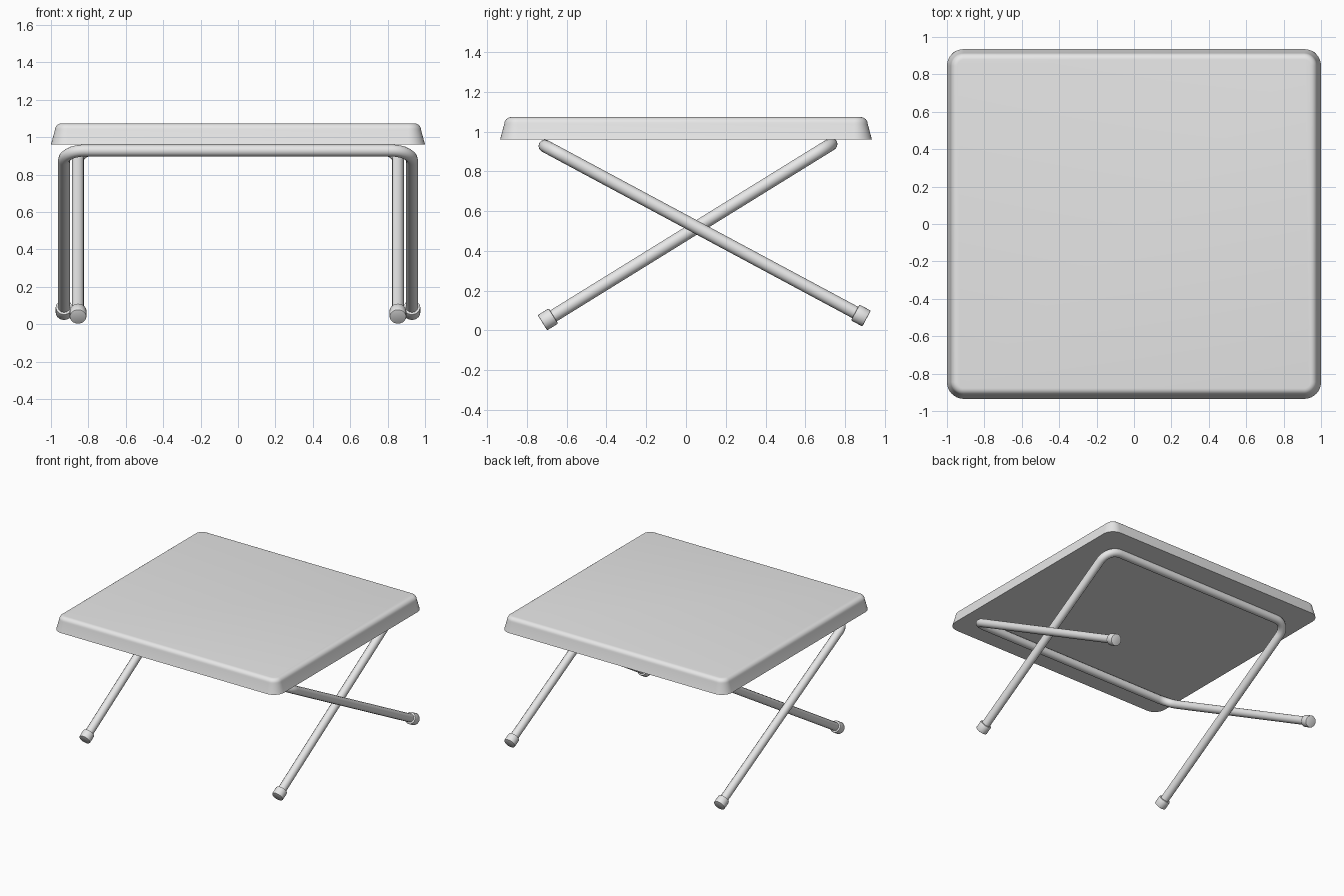
import bpy, bmesh
from math import sin, cos, pi, radians
from mathutils import Vector

if "Cube" in bpy.data.objects:
    bpy.data.objects.remove(bpy.data.objects["Cube"], do_unlink=True)

GREY = (0.8, 0.8, 0.8, 1.0)
mat = bpy.data.materials.new("light grey")
mat.use_nodes = True
mat.diffuse_color = GREY
mat.node_tree.nodes["Principled BSDF"].inputs["Base Color"].default_value = GREY

TUBE_R, CAP_R, CAP_LEN, BEND = 0.032, 0.045, 0.065, 0.11


def smooth(obj, angle=40):
    bpy.ops.object.select_all(action='DESELECT')
    obj.select_set(True)
    bpy.context.view_layer.objects.active = obj
    bpy.ops.object.shade_smooth_by_angle(angle=radians(angle))


def add_mesh(name, bm):
    bmesh.ops.recalc_face_normals(bm, faces=bm.faces)
    me = bpy.data.meshes.new(name)
    bm.to_mesh(me)
    bm.free()
    me.materials.append(mat)
    obj = bpy.data.objects.new(name, me)
    bpy.context.collection.objects.link(obj)
    smooth(obj)
    return obj


def rounded_rect(hx, hy, corner, inset, z, steps=8):
    """Loop of points around a rectangle with round corners."""
    r = corner - inset
    pts = []
    for q, (sx, sy) in enumerate([(1, 1), (-1, 1), (-1, -1), (1, -1)]):
        for i in range(steps + 1):
            a = (q + i / steps) * pi / 2
            pts.append((sx * (hx - corner) + r * cos(a),
                        sy * (hy - corner) + r * sin(a), z))
    return pts


def build_tabletop():
    # flared side, then a quarter-round edge up to the flat top
    rings = [(0.0, 0.96), (0.021, 1.038)]
    for i in range(1, 7):
        a = i / 6 * pi / 2
        rings.append((0.021 + 0.035 * (1 - cos(a)), 1.038 + 0.035 * sin(a)))
    bm = bmesh.new()
    loops = [[bm.verts.new(p) for p in rounded_rect(1.0, 0.935, 0.09, d, z)]
             for d, z in rings]
    n = len(loops[0])
    for lo, hi in zip(loops, loops[1:]):
        for i in range(n):
            j = (i + 1) % n
            bm.faces.new((lo[i], lo[j], hi[j], hi[i]))
    bm.faces.new(loops[0][::-1])
    bm.faces.new(loops[-1])
    add_mesh("tabletop", bm)


def build_leg_frame(name, half_width, top, foot):
    """U-shaped tube: a crossbar under the top and two sloping legs with caps."""
    top, foot = Vector((0, *top)), Vector((0, *foot))
    down = (foot - top).normalized()
    side = Vector((1, 0, 0))
    half = [foot - down * 0.02 + side * half_width]
    centre = top + down * BEND + side * (half_width - BEND)
    for i in range(11):
        a = i / 10 * pi / 2
        half.append(centre + side * BEND * cos(a) - down * BEND * sin(a))
    path = half + [Vector((-p.x, p.y, p.z)) for p in reversed(half)]

    cu = bpy.data.curves.new(name + "_path", 'CURVE')
    cu.dimensions = '3D'
    cu.bevel_depth = TUBE_R
    cu.bevel_resolution = 4
    cu.use_fill_caps = True
    spline = cu.splines.new('POLY')
    spline.points.add(len(path) - 1)
    for point, p in zip(spline.points, path):
        point.co = (*p, 1)
    cu.materials.append(mat)
    tube = bpy.data.objects.new(name, cu)
    bpy.context.collection.objects.link(tube)
    bpy.ops.object.select_all(action='DESELECT')
    tube.select_set(True)
    bpy.context.view_layer.objects.active = tube
    bpy.ops.object.convert(target='MESH')
    smooth(bpy.context.view_layer.objects.active)

    # end caps
    for label, s in (("left", 1), ("right", -1)):
        bm = bmesh.new()
        bmesh.ops.create_cone(bm, cap_ends=True, segments=20, radius1=CAP_R,
                              radius2=CAP_R, depth=CAP_LEN)
        rims = [e for e in bm.edges if abs(e.verts[0].co.z - e.verts[1].co.z) < 1e-4]
        bmesh.ops.bevel(bm, geom=rims, offset=0.005, segments=2,
                        affect='EDGES', profile=0.5)
        cap = add_mesh(f"{name}_{label}_foot_cap", bm)
        cap.rotation_mode = 'QUATERNION'
        cap.rotation_quaternion = down.to_track_quat('Z', 'X')
        cap.location = foot - down * CAP_LEN / 2 + side * s * half_width


build_tabletop()
# each frame: half width, crossbar (y, z), foot end (y, z)
build_leg_frame("outer_leg_frame", 0.93, (-0.71, 0.928), (0.908, 0.06))
build_leg_frame("inner_leg_frame", 0.855, (0.73, 0.937), (-0.722, 0.039))
